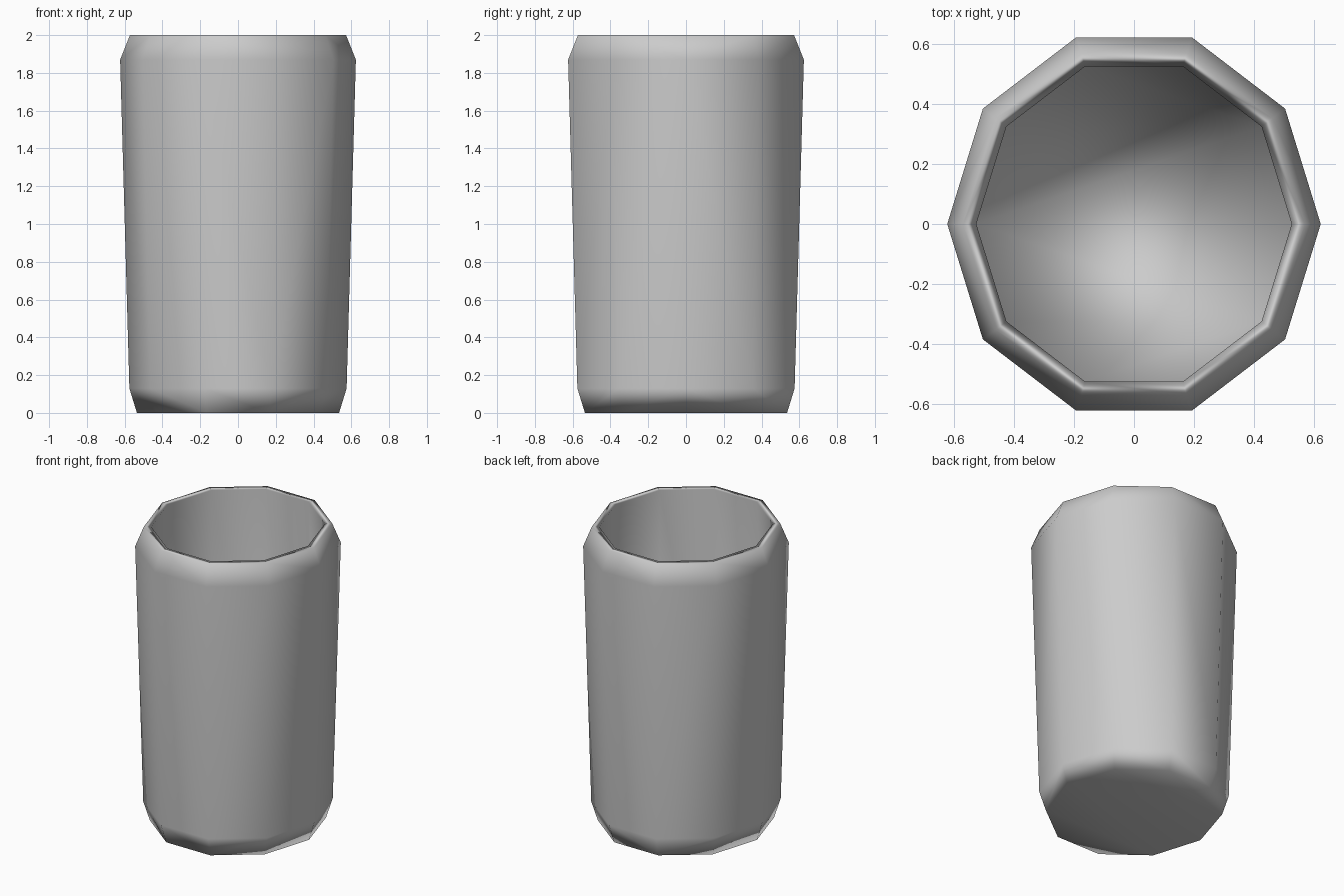
import bpy, bmesh, math

cube = bpy.data.objects.get("Cube")
if cube:
    bpy.data.objects.remove(cube, do_unlink=True)

SIDES = 10
STRETCH = 1 / math.sin(math.radians(72))  # makes the decagon as deep as it is wide

# Wall section as (radius, height): outside going up, flat rim, straight bore down
PROFILE = [(0.535, 0), (0.575, 0.13), (0.624, 1.87), (0.572, 2),
           (0.527, 2), (0.527, 0.1)]

# Plain grey material
grey = bpy.data.materials.new("plain grey")
grey.use_nodes = True
colour = (0.6, 0.6, 0.6, 1)
grey.diffuse_color = colour
grey.node_tree.nodes["Principled BSDF"].inputs["Base Color"].default_value = colour


def ring(bm, radius, z):
    angles = [math.tau * i / SIDES for i in range(SIDES)]
    return [bm.verts.new((radius * math.cos(a), radius * math.sin(a) * STRETCH, z))
            for a in angles]


# Hollow cup: rings joined by walls, closed by an underside and an inner floor
bm = bmesh.new()
rings = [ring(bm, r, z) for r, z in PROFILE]
for low, high in zip(rings, rings[1:]):
    for i in range(SIDES):
        j = (i + 1) % SIDES
        bm.faces.new((low[i], low[j], high[j], high[i]))
bm.faces.new(rings[0][::-1])
bm.faces.new(rings[-1])
for face in bm.faces:
    face.smooth = True

mesh = bpy.data.meshes.new("cup")
bm.to_mesh(mesh)
bm.free()
mesh.materials.append(grey)
cup = bpy.data.objects.new("cup", mesh)
bpy.context.collection.objects.link(cup)

# Smooth shading led by the larger faces
cup.modifiers.new("triangles", "TRIANGULATE")
shading = cup.modifiers.new("area shading", "WEIGHTED_NORMAL")
shading.mode = "FACE_AREA"
